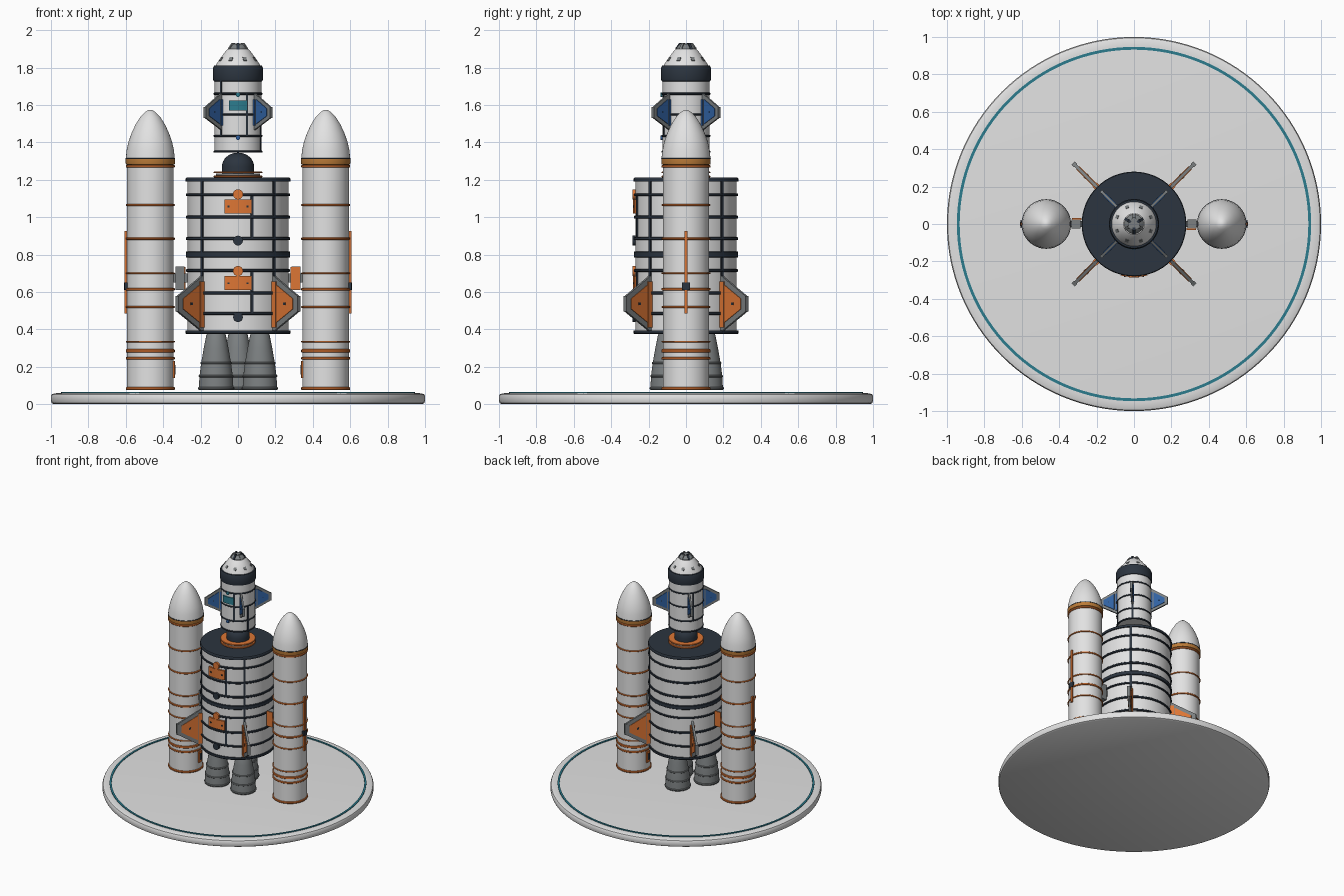
import bpy, bmesh, math
from mathutils import Matrix, Vector

if "Cube" in bpy.data.objects:
    bpy.data.objects.remove(bpy.data.objects["Cube"])


def mat(name, r, g, b):
    m = bpy.data.materials.new(name)
    m.diffuse_color = (r, g, b, 1)
    m.use_nodes = True
    m.node_tree.nodes["Principled BSDF"].inputs["Base Color"].default_value = m.diffuse_color
    return m


WHITE = mat("white", 0.76, 0.76, 0.76)
NAVY = mat("dark_navy", 0.025, 0.035, 0.05)
ORANGE = mat("orange", 0.72, 0.18, 0.035)
AMBER = mat("amber", 0.5, 0.2, 0.04)
GREY = mat("grey", 0.2, 0.215, 0.22)
TEAL = mat("teal", 0.025, 0.2, 0.27)
BLUE = mat("blue", 0.03, 0.12, 0.36)


def make(name, verts, faces, material, matrix=None):
    """Turn points and faces into a tidy object."""
    me = bpy.data.meshes.new(name)
    me.from_pydata(verts, [], faces)
    if matrix:
        me.transform(matrix)
    bm = bmesh.new()
    bm.from_mesh(me)
    bmesh.ops.remove_doubles(bm, verts=bm.verts, dist=1e-5)
    bmesh.ops.recalc_face_normals(bm, faces=bm.faces)
    bm.to_mesh(me)
    bm.free()
    me.materials.append(material)
    ob = bpy.data.objects.new(name, me)
    bpy.context.collection.objects.link(ob)
    bpy.context.view_layer.objects.active = ob
    bpy.ops.object.select_all(action='DESELECT')
    ob.select_set(True)
    bpy.ops.object.shade_smooth_by_angle(angle=math.radians(32))
    return ob


def lathe(name, profile, material, at=(0, 0), n=64, closed=False):
    """Revolve (radius, z) points around a vertical axis."""
    v = [(at[0] + r * math.cos(2 * math.pi * i / n), at[1] + r * math.sin(2 * math.pi * i / n), z)
         for r, z in profile for i in range(n)]
    k = len(profile)
    f = []
    for j in range(k if closed else k - 1):
        a, b = j * n, ((j + 1) % k) * n
        f += [(a + i, a + (i + 1) % n, b + (i + 1) % n, b + i) for i in range(n)]
    return make(name, v, f, material)


def band(name, r0, r1, z, h, material, at=(0, 0)):
    c = min(0.003, h / 4)
    z0, z1 = z - h / 2, z + h / 2
    return lathe(name, [(r0, z0), (r1 - c, z0), (r1, z0 + c), (r1, z1 - c), (r1 - c, z1), (r0, z1)],
                 material, at, closed=True)


def curved_plate(name, deg, half, r0, r1, z0, z1, material, at=(0, 0)):
    """Plate wrapped on a cylinder; half is half the width."""
    n = max(1, int(half / 0.01))
    v, f = [], []
    for i in range(n + 1):
        a = math.radians(deg) + (2 * i / n - 1) * half / r1
        for r, z in ((r0, z0), (r1, z0), (r1, z1), (r0, z1)):
            v.append((at[0] + r * math.cos(a), at[1] + r * math.sin(a), z))
    for i in range(n):
        f += [(4 * i + k, 4 * i + (k + 1) % 4, 4 * i + 4 + (k + 1) % 4, 4 * i + 4 + k) for k in range(4)]
    f += [(0, 1, 2, 3), (4 * n, 4 * n + 1, 4 * n + 2, 4 * n + 3)]
    return make(name, v, f, material)


def slab(name, outline, thick, material, deg):
    """Upright (radius, z) outline given thickness, turned about z."""
    n = len(outline)
    v = [(r, s * thick / 2, z) for s in (-1, 1) for r, z in outline]
    f = [tuple(range(n)), tuple(range(n, 2 * n))]
    f += [(i, (i + 1) % n, n + (i + 1) % n, n + i) for i in range(n)]
    return make(name, v, f, material, Matrix.Rotation(math.radians(deg), 4, 'Z'))


def rect(r0, r1, z0, z1):
    return [(r0, z0), (r1, z0), (r1, z1), (r0, z1)]


def front_disc(name, z, radius, y, material):
    n = 24
    v = [(radius * math.cos(2 * math.pi * i / n), yy, z + radius * math.sin(2 * math.pi * i / n))
         for yy in (y, y + 0.03) for i in range(n)]
    f = [tuple(range(n)), tuple(range(n, 2 * n))]
    f += [(i, (i + 1) % n, n + (i + 1) % n, n + i) for i in range(n)]
    return make(name, v, f, material)


def fin(name, outline, thick, color, deg, bar):
    """Framed fin with a coloured panel on both sides and a root bar."""
    c = sum((Vector(p) for p in outline), Vector((0, 0))) / len(outline)
    slab(name + "_frame", outline, thick, GREY, deg)
    slab(name + "_panel", [c + (Vector(p) - c) * 0.66 for p in outline], thick + 0.008, color, deg)
    r, z0, z1 = outline[0][0], outline[-1][1], outline[0][1]
    slab(name + "_root_bar", rect(r - 0.01, r + bar, z0 + 0.025, z1 - 0.035), thick * 2, color, deg)
    tip, t0, t1 = outline[1][0], outline[2][1], outline[1][1]
    slab(name + "_tip_bar", rect(tip - bar / 2, tip + 0.004, t0, t1), thick * 1.5, GREY, deg)
    slab(name + "_bolt", rect(c.x - bar / 4, c.x + bar / 4, c.y - bar / 4, c.y + bar / 4), thick + 0.014, NAVY, deg)


# launch pad
lathe("pad", [(0, 0), (0.985, 0), (0.996, 0.006), (1, 0.018), (1, 0.042), (0.995, 0.053),
              (0.982, 0.058), (0.955, 0.06), (0, 0.06)], WHITE, n=128)
lathe("pad_ring", [(0.932, 0.055), (0.932, 0.065), (0.947, 0.065), (0.947, 0.055)], TEAL, n=128, closed=True)

# core stage
lathe("core_body", [(0, 0.385), (0.27, 0.385), (0.27, 1.205), (0, 1.205)], WHITE)
lathe("core_top_cap", [(0.265, 1.19), (0.28, 1.19), (0.28, 1.205), (0.276, 1.211), (0, 1.211)], NAVY)
lathe("core_base", [(0, 0.375), (0.276, 0.375), (0.28, 0.38), (0.28, 0.395), (0.265, 0.395)], NAVY)
for z, h in ((1.12, .014), (1.0, .016), (.885, .016), (.80, .032), (.715, .014), (.595, .016), (.485, .014)):
    band("core_band", 0.262, 0.279, z, h, NAVY)
for deg in (45, 225, 315):
    curved_plate("core_upper_rail", deg, 0.008, 0.262, 0.277, 0.8, 1.2, NAVY)
    curved_plate("core_lower_rail", deg, 0.008, 0.262, 0.277, 0.39, 0.8, NAVY)
for z in (0.80, 0.39):
    curved_plate("core_front_rail", -74, 0.008, 0.262, 0.277, z + 0.09, z + 0.32, NAVY)

# front hatches, lamps and ports on the core
for dz in (0, 0.41):
    curved_plate("core_hatch", -90, 0.072, 0.262, 0.284, 0.61 + dz, 0.685 + dz, ORANGE)
    for a in (-100, -80):
        curved_plate("hatch_latch", a, 0.005, 0.27, 0.288, 0.642 + dz, 0.652 + dz, NAVY)
    front_disc("core_lamp", 0.712 + dz, 0.027, -0.286, ORANGE)
    front_disc("core_port", 0.465 + dz, 0.026, -0.286, NAVY)

# large fins on the core and small fins on the capsule module
for deg in (45, 135, 225, 315):
    fin("core_fin", [(0.268, 0.69), (0.457, 0.578), (0.457, 0.495), (0.268, 0.385)], 0.016, ORANGE, deg, 0.03)
    fin("module_fin", [(0.125, 1.665), (0.246, 1.59), (0.246, 1.53), (0.125, 1.465)], 0.012, BLUE, deg, 0.012)

# engine bells
for at in ((-0.117, -0.098), (0.117, -0.098), (0, 0.105)):
    lathe("engine_bell", [(0.04, 0.39), (0.052, 0.37), (0.066, 0.3), (0.08, 0.22), (0.089, 0.15), (0.093, 0.075),
                          (0.086, 0.075), (0.08, 0.15), (0.06, 0.27), (0, 0.32)], GREY, at, 40)
    for z, r in ((0.085, 0.097), (0.15, 0.093), (0.22, 0.084)):
        band("engine_ring", r - 0.015, r, z, 0.012, GREY, at)

# interstage collar and dome
band("collar_lower", 0.07, 0.13, 1.218, 0.012, ORANGE)
band("collar_middle", 0.07, 0.118, 1.228, 0.012, WHITE)
band("collar_upper", 0.085, 0.13, 1.24, 0.01, ORANGE)
lathe("interstage_dome", [(0.086, 1.21), (0.086, 1.27)] +
      [(0.086 * math.cos(t * math.pi / 16), 1.27 + 0.075 * math.sin(t * math.pi / 16)) for t in range(1, 9)], NAVY)

# capsule module
lathe("module_body", [(0, 1.345), (0.122, 1.345), (0.126, 1.35), (0.126, 1.74), (0, 1.74)], WHITE)
for z in (1.35, 1.435, 1.55, 1.66):
    band("module_band", 0.12, 0.131, z, 0.011, NAVY)
lathe("module_collar", [(0.12, 1.722), (0.13, 1.727), (0.134, 1.74), (0.134, 1.795), (0.128, 1.81), (0.1, 1.812)], NAVY)
for deg, z0, z1 in ((-68, 1.435, 1.66), (225, 1.435, 1.73), (45, 1.35, 1.66), (-20, 1.35, 1.55), (150, 1.435, 1.66)):
    curved_plate("module_rail", deg, 0.006, 0.12, 0.131, z0, z1, NAVY)
curved_plate("module_window", -90, 0.05, 0.12, 0.135, 1.57, 1.625, TEAL)
front_disc("module_lamp", 1.655, 0.012, -0.136, TEAL)
front_disc("module_port", 1.425, 0.012, -0.136, BLUE)

# capsule nose with docking petals and thruster pads
lathe("capsule_cone", [(0.12, 1.805), (0.118, 1.815), (0.065, 1.89), (0.056, 1.898), (0, 1.898)], WHITE)
lathe("docking_hub", [(0.052, 1.895), (0.05, 1.907), (0.036, 1.922), (0.03, 1.926), (0, 1.926)], GREY, n=24)
for i in range(6):
    slab("docking_petal", [(0.02, 1.92), (0.058, 1.892), (0.056, 1.905), (0.036, 1.932), (0.02, 1.932)],
         0.014, GREY if i % 2 else NAVY, 60 * i + 30)
for i in range(8):
    slab("thruster_pad", [(0.09, 1.852), (0.103, 1.834), (0.106, 1.838), (0.093, 1.856)], 0.02, GREY, 45 * i + 22)

# side boosters
for s, deg in ((1, 0), (-1, 180)):
    at = (s * 0.469, 0)
    lathe("booster_body", [(0, 0.075), (0.124, 0.075), (0.124, 1.27), (0, 1.27)], WHITE, at)
    for z, h in ((.083, .016), (.245, .014), (.285, .018), (.335, .008), (.52, .009), (.615, .014), (.70, .009),
                 (.885, .012), (1.065, .009), (1.272, .014)):
        band("booster_band", 0.118, 0.131, z, h, ORANGE, at)
    lathe("booster_shoulder", [(0.12, 1.279), (0.13, 1.282), (0.132, 1.29), (0.132, 1.31), (0.128, 1.314)], AMBER, at)
    band("booster_seam", 0.12, 0.1325, 1.313, 0.006, NAVY, at)
    lathe("booster_nose", [(0.131, 1.315), (0.126, 1.36), (0.116, 1.405), (0.1, 1.45), (0.079, 1.495),
                           (0.054, 1.535), (0.03, 1.56), (0.014, 1.571), (0, 1.574)], WHITE, at)
    # cable duct with a junction box on the outer side, small hatch on the inner side
    curved_plate("booster_duct", deg, 0.008, 0.12, 0.137, 0.485, 0.925, ORANGE, at)
    curved_plate("junction_box", deg, 0.021, 0.12, 0.14, 0.61, 0.65, NAVY, at)
    curved_plate("booster_hatch", deg + 180, 0.02, 0.118, 0.132, 0.14, 0.23, ORANGE, at)
    curved_plate("hatch_cover", deg + 180, 0.01, 0.118, 0.136, 0.16, 0.21, NAVY, at)
    # booster attachment: grey block faced with an orange block
    slab("attachment_beam", rect(0.265, 0.35, 0.65, 0.70), 0.03, GREY, deg)
    slab("attachment_block", rect(0.285, 0.333, 0.61, 0.735), 0.05, GREY, deg)
    plate = slab("attachment_cover", rect(0.281, 0.331, 0.612, 0.733), 0.009, ORANGE, deg)
    plate.location.y = -s * 0.027
